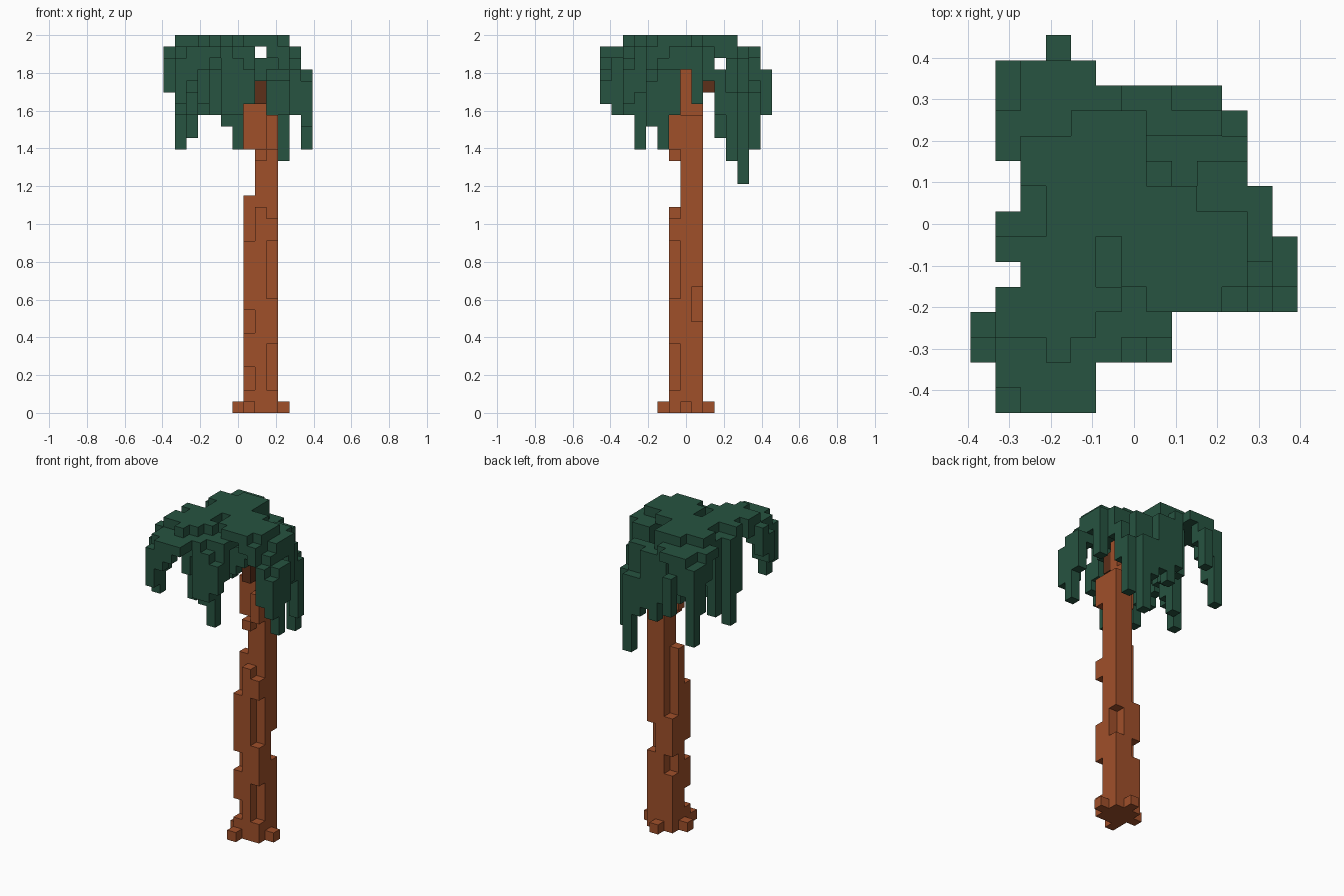
import bpy
import bmesh
import math
from mathutils import Vector

cube = bpy.data.objects.get("Cube")
if cube:
    bpy.data.objects.remove(cube, do_unlink=True)

UNIT = 2 / 33                                  # edge of one block
ORIGIN = Vector((-6.5 * UNIT, -7.5 * UNIT, 0))  # corner of block 0, 0, 0
AXES = [Vector(a) for a in ((1, 0, 0), (0, 1, 0), (0, 0, 1))]


def make_material(name, colour):
    mat = bpy.data.materials.new(name)
    mat.use_nodes = True
    mat.diffuse_color = (*colour, 1)
    shader = mat.node_tree.nodes["Principled BSDF"]
    shader.inputs["Base Color"].default_value = (*colour, 1)
    shader.inputs["Roughness"].default_value = 0.9
    return mat


leaf_green = make_material("leaf green", (0.02, 0.087, 0.052))
bark_brown = make_material("bark brown", (0.35, 0.079, 0.023))
fruit_brown = make_material("dark fruit brown", (0.11, 0.029, 0.01))

parts = []       # (name, material, cells)
taken = set()    # every block already used by a part


def fill(cells, x, y, z):
    """Fill an inclusive block range; a single number means one block."""
    spans = [(s, s) if isinstance(s, int) else s for s in (x, y, z)]
    ranges = [range(a, b + 1) for a, b in spans]
    cells.update((i, j, k) for i in ranges[0] for j in ranges[1] for k in ranges[2])


def add_part(name, material, boxes):
    cells = set()
    for box in boxes:
        fill(cells, *box)
    cells -= taken
    taken.update(cells)
    parts.append((name, material, cells))


def build_part(name, material, cells):
    """Skin the outside of a group of blocks and merge its flat faces."""
    bm = bmesh.new()
    for cell in cells:
        base = Vector(cell)
        for n, axis in enumerate(AXES):
            u, v = AXES[(n + 1) % 3], AXES[(n + 2) % 3]
            for side in (0, 1):
                step = axis if side else -axis
                if tuple(int(c) for c in base + step) in taken:
                    continue
                p = base + axis * side
                ring = [p, p + u, p + u + v, p + v]
                if not side:
                    ring.reverse()
                bm.faces.new([bm.verts.new(ORIGIN + q * UNIT) for q in ring])
    bmesh.ops.remove_doubles(bm, verts=bm.verts, dist=UNIT / 100)
    bmesh.ops.dissolve_limit(bm, angle_limit=math.radians(1),
                             verts=bm.verts, edges=bm.edges)
    bmesh.ops.triangulate(bm, faces=[f for f in bm.faces if len(f.verts) > 4])
    mesh = bpy.data.meshes.new(name)
    bm.to_mesh(mesh)
    bm.free()
    mesh.materials.append(material)
    bpy.context.collection.objects.link(bpy.data.objects.new(name, mesh))


# Trunk: core with four uneven sides, then broken corner ridges
add_part("trunk", bark_brown, [
    (8, 7, (0, 29)), (7, 7, (0, 18)), (9, 7, (0, 25)),
    (8, 6, (0, 17)), (8, 8, (0, 26)),
    (7, 7, (23, 26)), (8, 6, 22),
])
add_part("bark_ridges", bark_brown, [
    (7, 6, (0, 1)), (7, 6, (4, 6)), (7, 6, (9, 14)),
    (9, 6, (0, 1)), (9, 6, (6, 9)), (9, 6, (15, 16)), (9, 6, (23, 25)),
    (7, 8, (0, 5)), (7, 8, (8, 11)),
    (9, 8, (0, 7)), (9, 8, (11, 25)),
])
add_part("root_flare", bark_brown, [
    (6, 7, 0), (10, 7, 0), (7, 5, 0), (8, 9, 0),
])

# Fruit tucked under the crown
add_part("fruit", fruit_brown, [(8, 6, (27, 28)), (8, 9, 28)])

# Crown: top plate and the layers beneath it
add_part("crown_top", leaf_green, [
    (3, 2, 32), ((1, 4), 3, 32), ((1, 5), 4, 32), ((7, 9), 4, 32),
    ((2, 4), 5, 32), ((6, 10), (5, 6), 32), ((1, 4), 6, 32),
    ((3, 10), 7, 32), ((3, 8), 8, 32), ((2, 6), (9, 10), 32),
    ((4, 6), 11, 32),
])
add_part("crown_under", leaf_green, [
    ((2, 6), (3, 10), 31), (7, (3, 8), 31), ((9, 10), (4, 9), 31),
    ((4, 10), (5, 8), 30), (8, 5, 29), (7, 9, (29, 30)),
    ((6, 7), (5, 6), (28, 29)), (7, 8, (27, 29)), (8, 9, 29),
])

# Drooping fronds: thin arches with hanging strips at their tips
add_part("front_right_frond", leaf_green, [
    ((1, 4), (1, 2), 31), ((2, 4), 0, 31), (3, 0, 30), (2, 0, (29, 30)),
    (1, 0, (27, 30)), (1, 1, (26, 30)), (1, 2, (28, 30)),
    (0, 2, (28, 30)), (0, 3, (29, 31)), (1, 3, (30, 31)), (1, 4, 31),
])
add_part("front_frond", leaf_green, [
    ((5, 7), 3, (28, 31)), (5, 2, (26, 31)), (6, 2, (26, 30)),
    (7, 2, (27, 29)), (6, 3, (23, 27)), (5, 3, (25, 27)), (6, 4, (28, 30)),
])
add_part("front_left_frond", leaf_green, [
    (10, 4, (30, 31)), (11, 4, (26, 29)),
    (12, 4, (25, 28)), (12, 5, (23, 29)), (12, 6, (26, 29)),
    (11, 5, (28, 30)), (11, 6, (29, 31)), (11, 7, (30, 31)),
    (11, 8, (27, 31)),
])
add_part("back_left_frond", leaf_green, [
    ((9, 10), 9, (29, 31)), ((7, 10), 10, (28, 29)), (9, 10, (24, 27)),
    (10, 10, (26, 27)), (10, 11, (22, 27)), (9, 11, (25, 30)),
])
add_part("back_frond", leaf_green, [
    (9, 12, (20, 27)), (8, 12, (24, 27)), (7, 12, (25, 30)),
    (6, 12, (24, 30)), (5, 12, (26, 31)),
    ((4, 6), 11, (29, 31)), ((7, 8), 11, (28, 30)), (4, 11, (26, 28)),
])
add_part("back_right_frond", leaf_green, [
    ((2, 3), 11, 31), (1, 10, 31), (1, 11, (29, 31)),
    ((2, 4), (12, 13), 31), (1, 12, (26, 30)), (1, 13, (23, 30)),
    (2, 13, (28, 30)), (3, 13, (29, 30)), (3, 14, (26, 29)),
])
add_part("right_frond", leaf_green, [
    (1, 7, (23, 31)), (1, 6, (26, 31)), (2, 7, (26, 31)),
    (2, 8, (24, 31)), (2, 6, (28, 30)), (3, 8, (27, 30)),
])

for part in parts:
    build_part(*part)
